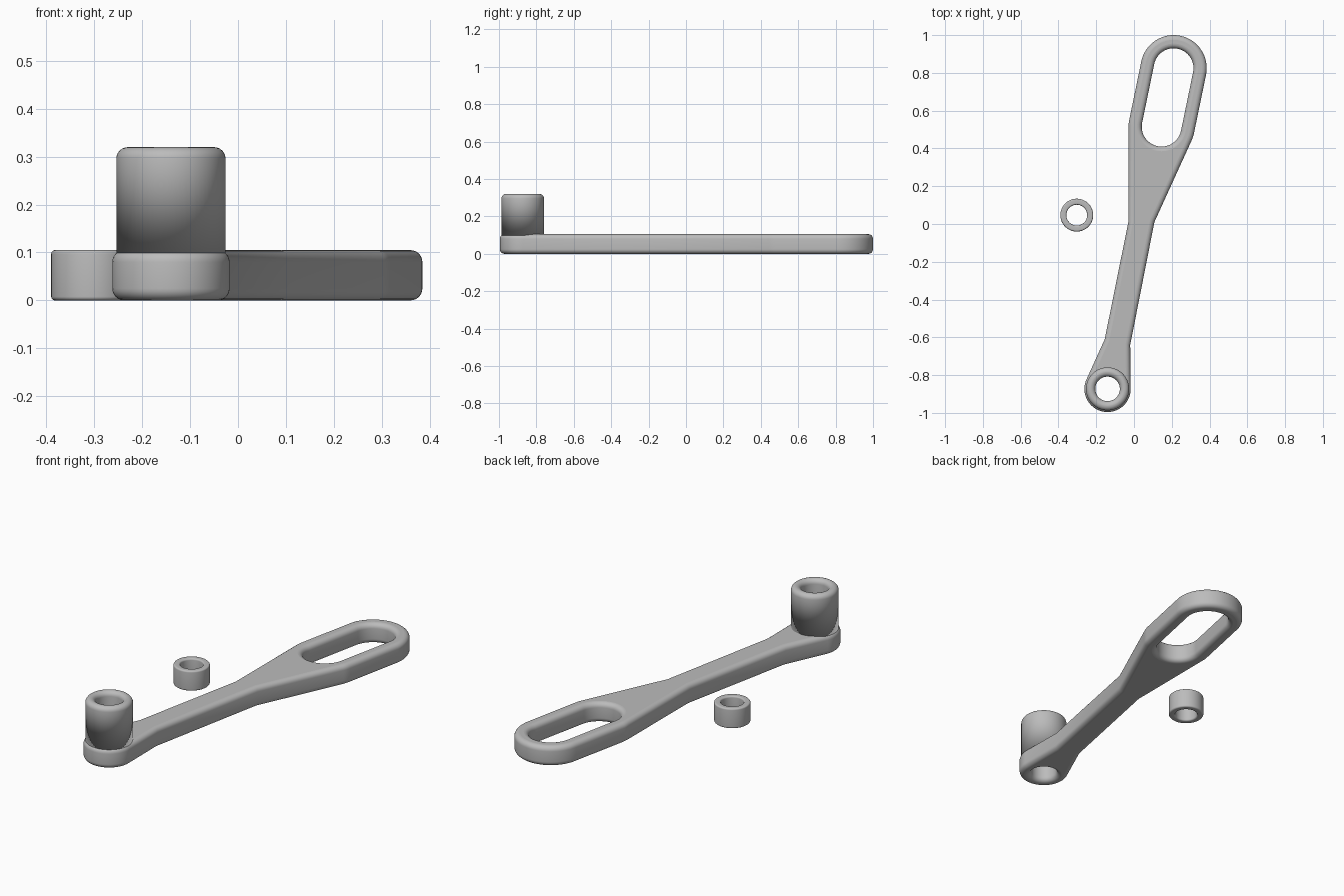
import bpy, bmesh, math
from mathutils import Vector

cube = bpy.data.objects.get("Cube")
if cube:
    bpy.data.objects.remove(cube, do_unlink=True)

grey = bpy.data.materials.new("plain_grey")
grey.use_nodes = True
colour = (0.5, 0.5, 0.5, 1)
grey.diffuse_color = colour
grey.node_tree.nodes["Principled BSDF"].inputs["Base Color"].default_value = colour

SEG = 64     # sides of full circles
STEPS = 6    # facets in each fillet


def arc(c, r, a0, a1, n):
    angles = [math.radians(a0 + (a1 - a0) * i / n) for i in range(n + 1)]
    return [Vector((c[0] + r * math.cos(a), c[1] + r * math.sin(a))) for a in angles]


def inset(points, d):
    """Move a closed outline to its left by d, with mitred corners."""
    out = []
    for i, p in enumerate(points):
        e0 = (p - points[i - 1]).normalized()
        e1 = (points[(i + 1) % len(points)] - p).normalized()
        n0, n1 = Vector((-e0.y, e0.x)), Vector((-e1.y, e1.x))
        out.append(p + (n0 + n1) * (d / (1 + n0.dot(n1))))
    return out


def fillet(cx, cz, r, a0, a1):
    return [tuple(p) for p in arc((cx, cz), r, a0, a1, STEPS)]


def ring(bm, points, z):
    return [bm.verts.new((p.x, p.y, z)) for p in points]


def loop_edges(bm, verts):
    pairs = zip(verts, verts[1:] + verts[:1])
    return [bm.edges.get(p) or bm.edges.new(p) for p in pairs]


def bridge(bm, rings):
    for a, b in zip(rings, rings[1:]):
        for i in range(len(a)):
            j = (i + 1) % len(a)
            bm.faces.new((a[i], a[j], b[j], b[i])).smooth = True


def rounded_wall(bm, outline, height, r):
    """Upright wall with filleted top and bottom; returns its end rings."""
    quarter = [math.pi / 2 * i / STEPS for i in range(STEPS + 1)]
    layers = [(r * (1 - math.sin(a)), r * (1 - math.cos(a))) for a in quarter]
    layers += [(d, height - z) for d, z in reversed(layers)]
    rings = [ring(bm, inset(outline, d), z) for d, z in layers]
    bridge(bm, rings)
    return rings[0], rings[-1]


def lathe(bm, centre, profile, closed=False):
    rings = [ring(bm, arc(centre, r, 0, 360, SEG)[:-1], z) for r, z in profile]
    bridge(bm, rings + rings[:1] if closed else rings)
    return rings[0], rings[-1]


def finish(bm, name):
    bmesh.ops.recalc_face_normals(bm, faces=bm.faces[:])
    mesh = bpy.data.meshes.new(name)
    bm.to_mesh(mesh)
    bm.free()
    mesh.materials.append(grey)
    bpy.context.collection.objects.link(bpy.data.objects.new(name, mesh))


# Lever arm: outline of the slotted head, shank and boss end
far, near, boss = (0.21, 0.825), (0.146, 0.515), (-0.14, -0.873)
tilt, flare, head_r, slot_r, end_r = 11.6, 24.4, 0.175, 0.105, 0.1225
outline = (arc(far, head_r, -tilt, 180 - tilt, 32)
           + arc(near, head_r, 180 - tilt, 180, 4)
           + [Vector((-0.03, 0.01)), Vector((-0.155, -0.61))]
           + arc(boss, end_r, 180 - flare, 360, 36)
           + [Vector((-0.02, -0.64)), Vector((0.108, 0.01))]
           + arc(near, head_r, -flare, -tilt, 4))
slot = arc(far, slot_r, -tilt, 180 - tilt, 32) + arc(near, slot_r, 180 - tilt, 360 - tilt, 32)
slot.reverse()

thick, rim = 0.105, 0.025
bm = bmesh.new()
ends = [rounded_wall(bm, outline, thick, rim), rounded_wall(bm, slot, thick, rim)]

# Hollow boss standing on the end of the arm
bore, boss_r, top = 0.065, 0.114, 0.32
profile = (fillet(bore + rim, rim, rim, 270, 180)
           + fillet(bore + 0.024, top - 0.024, 0.024, 180, 90)
           + fillet(boss_r - 0.024, top - 0.024, 0.024, 90, 0)
           + [(boss_r, 0.08), (bore + rim, thick)])
ends.append(lathe(bm, boss, profile))

# Flat faces of the arm, with the slot and bore left open
for side in range(2):
    edges = [e for pair in ends for e in loop_edges(bm, pair[side])]
    bmesh.ops.triangle_fill(bm, edges=edges, use_beauty=True,
                            use_dissolve=False, normal=(0, 0, 1))
finish(bm, "lever_arm")

# Loose spacer ring beside the arm
bm = bmesh.new()
inner, outer, edge = 0.055, 0.087, 0.008
profile = (fillet(inner + edge, edge, edge, 270, 180)
           + fillet(inner + edge, thick - edge, edge, 180, 90)
           + fillet(outer - edge, thick - edge, edge, 90, 0)
           + fillet(outer - edge, edge, edge, 0, -90))
lathe(bm, (-0.303, 0.047), profile, closed=True)
finish(bm, "spacer_ring")
